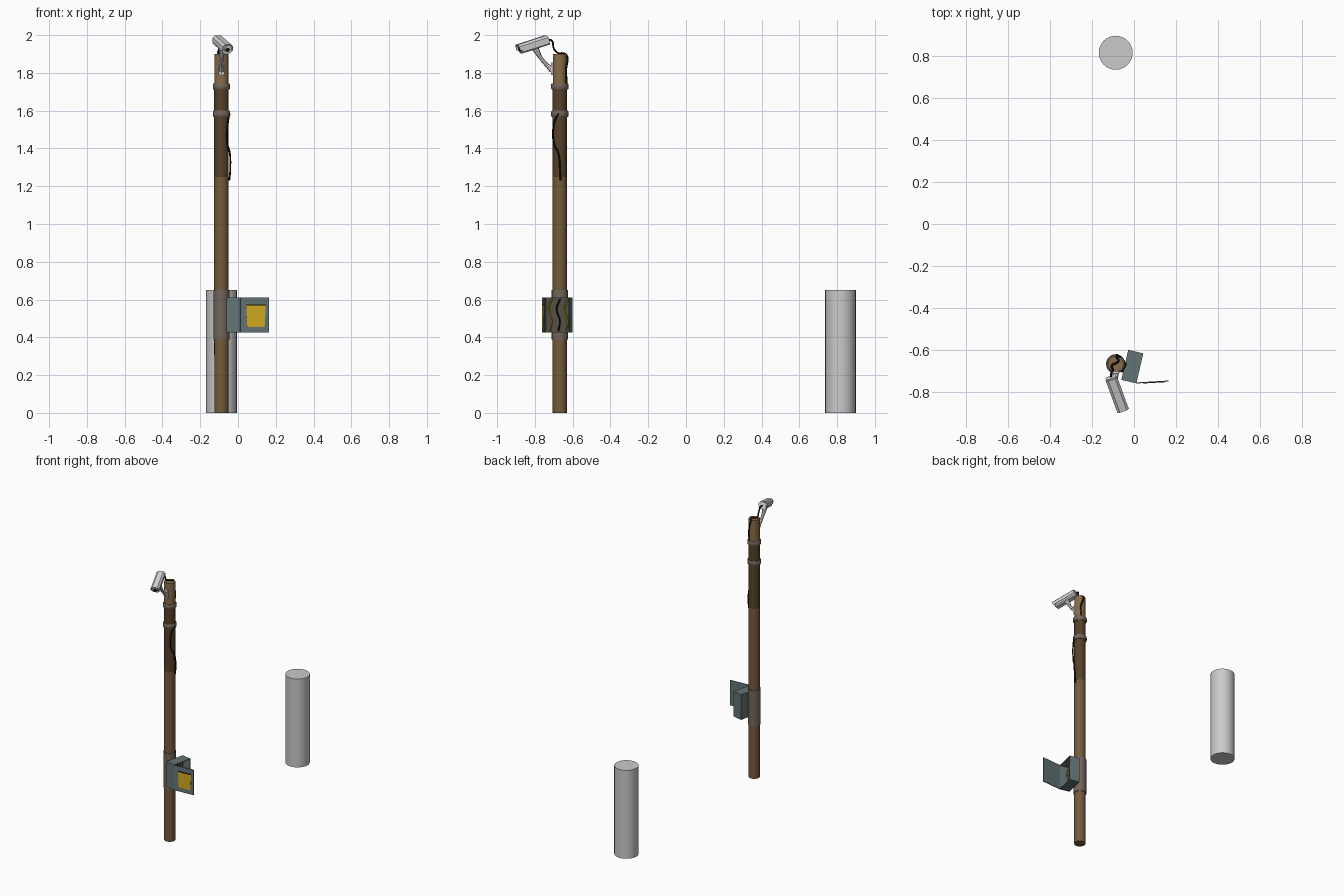
import bpy, bmesh, math
from mathutils import Matrix, Vector

if "Cube" in bpy.data.objects:
    bpy.data.objects.remove(bpy.data.objects["Cube"])


def mat(name, srgb):
    lin = [((int(srgb[i:i + 2], 16) / 255 + 0.055) / 1.055) ** 2.4 for i in (0, 2, 4)]
    m = bpy.data.materials.new(name)
    m.diffuse_color = (*lin, 1)
    m.use_nodes = True
    m.node_tree.nodes["Principled BSDF"].inputs["Base Color"].default_value = m.diffuse_color
    return m


BROWN = mat("pole brown", "755B3C")
DARK = mat("pole dark brown", "554129")
TAN = mat("pole tan", "8A6C47")
CLAMP = mat("clamp grey brown", "72655A")
GREY = mat("bollard grey", "CACACA")
WHITE = mat("camera white", "D6D6D6")
BLACK = mat("cable black", "15130F")
STEEL = mat("box blue grey", "627476")
YELLOW = mat("label yellow", "D0AA22")
INNER = mat("box inside", "544F44")

PX, PY = -0.0875, -0.668


def finish(name, bm, mats, matrix=Matrix(), smooth=True):
    bmesh.ops.recalc_face_normals(bm, faces=bm.faces)
    me = bpy.data.meshes.new(name)
    bm.to_mesh(me)
    bm.free()
    ob = bpy.data.objects.new(name, me)
    bpy.context.collection.objects.link(ob)
    for m in mats:
        me.materials.append(m)
    me.transform(matrix)
    if smooth:
        bpy.ops.object.select_all(action='DESELECT')
        ob.select_set(True)
        bpy.context.view_layer.objects.active = ob
        bpy.ops.object.shade_smooth_by_angle(angle=math.radians(35))
    return ob


def lathe(name, profile, mats, x=0, y=0, n=16, rule=None, matrix=Matrix()):
    """Stack of rings (radius, z), capped at both ends."""
    bm = bmesh.new()
    rings = [[bm.verts.new((x + r * math.cos(2 * math.pi * i / n),
                            y + r * math.sin(2 * math.pi * i / n), z)) for i in range(n)]
             for r, z in profile]
    for a, b in zip(rings, rings[1:]):
        for i in range(n):
            f = bm.faces.new((a[i], a[(i + 1) % n], b[(i + 1) % n], b[i]))
            if rule:
                f.material_index = rule(f.calc_center_median().z)
    bm.faces.new(rings[0])
    top = bm.faces.new(rings[-1])
    if rule:
        top.material_index = rule(profile[-1][1])
    return finish(name, bm, mats, matrix)


def box(name, size, m, matrix):
    bm = bmesh.new()
    bmesh.ops.create_cube(bm, size=1)
    bmesh.ops.scale(bm, vec=size, verts=bm.verts)
    return finish(name, bm, [m], matrix, smooth=False)


def prism(name, profile, y0, y1, m, matrix):
    """Extrude an x/z profile along y."""
    bm = bmesh.new()
    a = [bm.verts.new((x, y0, z)) for x, z in profile]
    b = [bm.verts.new((x, y1, z)) for x, z in profile]
    n = len(a)
    for i in range(n):
        bm.faces.new((a[i], a[(i + 1) % n], b[(i + 1) % n], b[i]))
    bm.faces.new(a)
    bm.faces.new(b)
    return finish(name, bm, [m], matrix, smooth=False)


def tube(name, pts, radius, m, scales=None):
    """Smooth round tube through the points, turned into a mesh."""
    cu = bpy.data.curves.new(name, 'CURVE')
    cu.dimensions = '3D'
    cu.bevel_depth = radius
    cu.bevel_resolution = 2
    cu.resolution_u = 5
    cu.use_fill_caps = True
    sp = cu.splines.new('BEZIER')
    sp.bezier_points.add(len(pts) - 1)
    for i, (bp, p) in enumerate(zip(sp.bezier_points, pts)):
        bp.co = p
        bp.handle_left_type = bp.handle_right_type = 'AUTO'
        bp.radius = scales[i] if scales else 1
    tmp = bpy.data.objects.new("tmp", cu)
    bpy.context.collection.objects.link(tmp)
    bpy.context.view_layer.update()
    me = bpy.data.meshes.new_from_object(tmp.evaluated_get(bpy.context.evaluated_depsgraph_get()))
    bpy.data.objects.remove(tmp)
    bm = bmesh.new()
    bm.from_mesh(me)
    return finish(name, bm, [m])


# Bollard standing behind
lathe("bollard", [(0.081, 0), (0.081, 0.65)], [GREY], PX, 0.818, 32)

# Pole with colour bands by height, sleeve and collars
lathe("pole", [(0.038, 0), (0.0385, 0.65), (0.0385, 1.25), (0.0385, 1.73), (0.037, 1.73), (0.037, 1.9)],
      [BROWN, DARK, TAN], PX, PY, 20,
      lambda z: 2 if z > 1.735 else 1 if z > 1.25 else 0)
lathe("sleeve", [(0.043, 0.388), (0.043, 0.65)], [CLAMP], PX, PY, 20)
for i, z in enumerate((1.583, 1.728)):
    lathe(f"collar_{i + 1}", [(0.042, z - 0.017), (0.046, z - 0.011), (0.046, z + 0.011), (0.042, z + 0.017)],
          [CLAMP], PX, PY, 20)

# Switch box, open on its right side
W, D, H = 0.074, 0.147, 0.185
box_mx = Matrix.Translation((-0.008, -0.681, 0.518)) @ Matrix.Rotation(math.radians(-13), 4, 'Z')
bm = bmesh.new()
bmesh.ops.create_cube(bm, size=1)
bmesh.ops.scale(bm, vec=(W, D, H), verts=bm.verts)
front = max(bm.faces, key=lambda f: f.calc_center_median().x)
bmesh.ops.inset_region(bm, faces=[front], thickness=0.005)
cavity = bmesh.ops.extrude_face_region(bm, geom=[front])
bmesh.ops.translate(bm, vec=(-W + 0.006, 0, 0),
                    verts=[g for g in cavity['geom'] if isinstance(g, bmesh.types.BMVert)])
if front.is_valid:
    bm.faces.remove(front)
for f in bm.faces:
    c = f.calc_center_median()
    if abs(c.x + W / 2 - 0.006) < 1e-4:
        f.material_index = 1
finish("switch_box", bm, [STEEL, INNER], box_mx, smooth=False)
for i, y in enumerate((-0.045, 0.0, 0.042)):
    pts = [box_mx @ Vector(p) for p in ((-0.02, y, -0.085), (-0.005, y + 0.012, -0.03),
                                        (-0.008, y - 0.006, 0.03), (-0.02, y + 0.01, 0.085))]
    tube(f"wire_{i + 1}", pts, 0.0045, YELLOW if i != 1 else BLACK)

# Open door with its warning plate
door_mx = Matrix.Translation((0.013, -0.759, 0.518)) @ Matrix.Rotation(math.radians(3.4), 4, 'Z')
box("door", (0.151, 0.005, 0.185), STEEL, door_mx @ Matrix.Translation((0.0755, 0, 0)))
prism("warning_plate", [(0.036, -0.063), (0.128, -0.063), (0.134, 0.05), (0.030, 0.05)],
      -0.0045, -0.002, YELLOW, door_mx)
prism("plate_edge", [(0.030, 0.05), (0.134, 0.05), (0.134, 0.057), (0.030, 0.057)],
      -0.0045, -0.002, BLACK, door_mx)

# Camera: chamfered housing, sunshield, face and lens
cam_mx = (Matrix.Translation((-0.082, -0.81, 1.95)) @ Matrix.Rotation(math.radians(20), 4, 'Z')
          @ Matrix.Rotation(math.radians(17), 4, 'X'))
half = [(0.017, -0.026), (0.025, -0.019), (0.025, 0.012), (0.015, 0.021)]
prism("camera_body", half + [(-x, z) for x, z in reversed(half)], -0.075, 0.086, WHITE, cam_mx)
shield = [(0.029, -0.008), (0.029, 0.014), (0.017, 0.026)]
under = [(0.015, 0.022), (0.026, 0.012), (0.026, -0.008)]
loop = shield + [(-x, z) for x, z in reversed(shield)]
loop += [(-x, z) for x, z in reversed(under)] + under
prism("sunshield", loop, -0.0875, 0.08, WHITE, cam_mx)
turn = Matrix.Rotation(math.radians(90), 4, 'X')
lathe("lens_ring", [(0.017, 0.07), (0.017, 0.08), (0.013, 0.081)], [GREY], n=16,
      matrix=cam_mx @ Matrix.Translation((0, 0, -0.004)) @ turn)
lathe("lens", [(0.011, 0.075), (0.011, 0.083), (0.006, 0.085)], [BLACK], n=16,
      matrix=cam_mx @ Matrix.Translation((0, 0, -0.004)) @ turn)

# Bracket holding the camera to the pole
box("bracket_plate", (0.032, 0.012, 0.065), WHITE, Matrix.Translation((PX, -0.709, 1.822)))
tube("bracket_arm", [(PX, -0.708, 1.815), (PX, -0.735, 1.84), (-0.086, -0.768, 1.878), (-0.084, -0.798, 1.93)],
     0.011, WHITE, [1.5, 1.0, 0.95, 1.6])

# Cables
tube("camera_cable", [(-0.11, -0.73, 1.975), (-0.108, -0.712, 1.972), (-0.10, -0.698, 1.925),
                      (-0.105, -0.675, 1.904), (-0.075, -0.655, 1.904), (-0.085, -0.632, 1.895),
                      (-0.068, -0.634, 1.82), (-0.072, -0.632, 1.73)], 0.005, BLACK)
tube("loose_cable", [(-0.044, -0.675, 1.585), (-0.053, -0.697, 1.54), (-0.055, -0.698, 1.42),
                     (-0.044, -0.678, 1.38), (-0.041, -0.666, 1.29), (-0.046, -0.664, 1.23)],
     0.005, BLACK)
